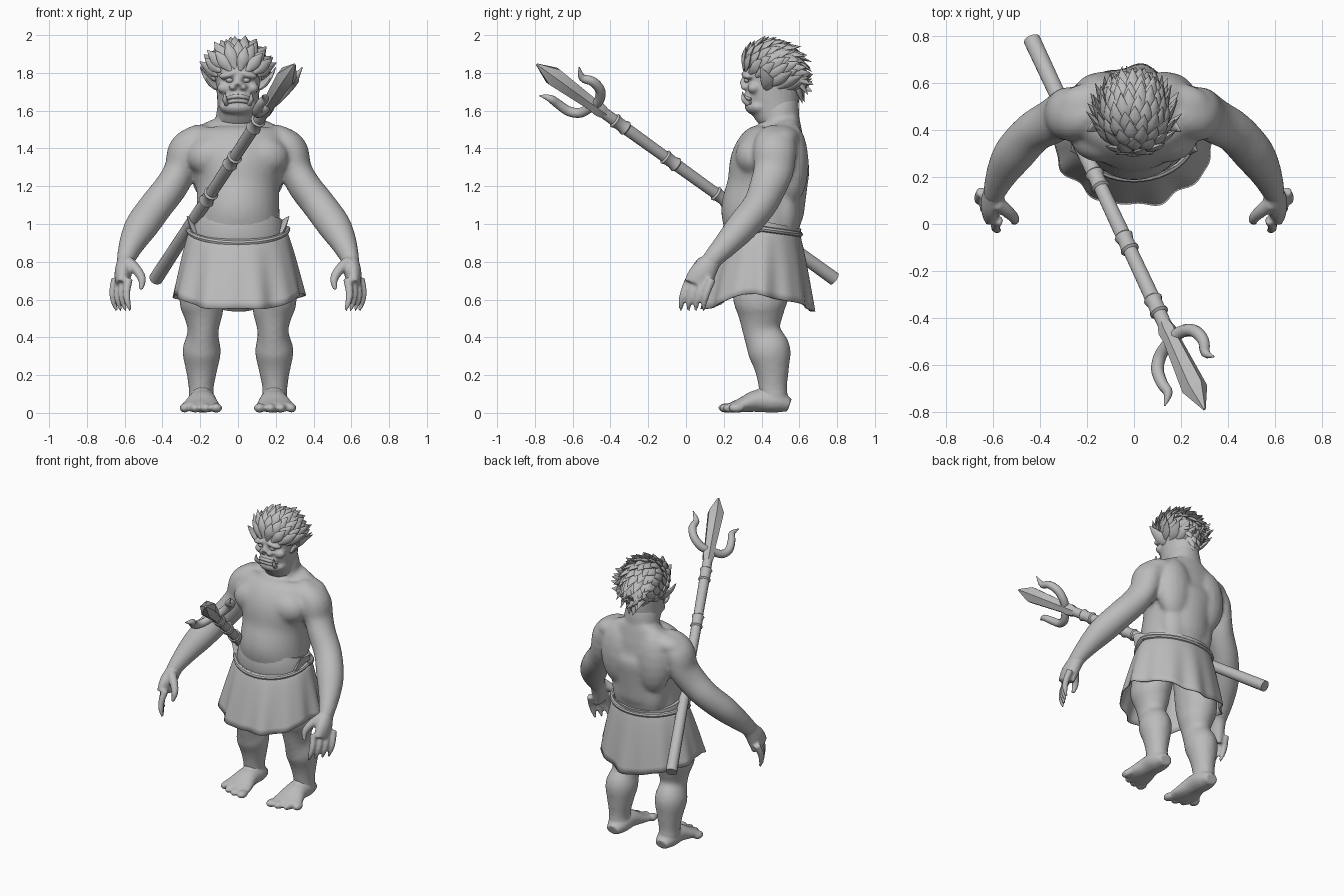
import bpy, bmesh, math, random
from mathutils import Vector, Matrix

random.seed(4)
if "Cube" in bpy.data.objects:
    bpy.data.objects.remove(bpy.data.objects["Cube"])

grey = bpy.data.materials.new("plain_grey")
grey.use_nodes = True
colour = (0.5, 0.5, 0.5, 1)
grey.diffuse_color = colour
grey.node_tree.nodes["Principled BSDF"].inputs["Base Color"].default_value = colour


def catmull(rows, steps):
    """Smoothly resample rows of numbers."""
    rows = [Vector(r) for r in rows]
    out = []
    for i in range(len(rows) - 1):
        a, b = rows[max(i - 1, 0)], rows[i]
        c, d = rows[i + 1], rows[min(i + 2, len(rows) - 1)]
        for k in range(steps):
            t = k / steps
            out.append(b + (c - a) * (t / 2) + (a * 2 - b * 5 + c * 4 - d) * (t * t / 2)
                       + (b * 3 - a - c * 3 + d) * (t ** 3 / 2))
    return out + [rows[-1]]


def loft(bm, rows, sides=16, steps=4, axis=(1, 0, 0)):
    """Skin elliptical rings along a path of x, y, z, radius, second radius."""
    rows = [tuple(r) if len(r) == 5 else tuple(r) + (r[3],) for r in rows]
    rows = catmull(rows, steps) if steps > 1 else [Vector(r) for r in rows]
    centres = [Vector(r[:3]) for r in rows]
    rings = []
    for i, r in enumerate(rows):
        t = (centres[min(i + 1, len(rows) - 1)] - centres[max(i - 1, 0)]).normalized()
        u = Vector(axis)
        u = (u - t * u.dot(t)).normalized()
        v = t.cross(u)
        angles = [math.tau * k / sides for k in range(sides)]
        rings.append([bm.verts.new(centres[i] + u * r[3] * math.cos(a) + v * r[4] * math.sin(a))
                      for a in angles])
    for low, high in zip(rings, rings[1:]):
        for k in range(sides):
            n = (k + 1) % sides
            bm.faces.new((low[k], low[n], high[n], high[k]))
    bm.faces.new(rings[0])
    bm.faces.new(rings[-1])


def ball(bm, centre, radii, tilt=0):
    m = Matrix.Translation(centre) @ Matrix.Rotation(tilt, 4, 'Y') @ Matrix.Diagonal((*radii, 1))
    bmesh.ops.create_uvsphere(bm, u_segments=16, v_segments=10, radius=1, matrix=m)


def pair(bm, make, first, *rest, **options):
    """Make a part on both sides of the body."""
    for s in (1, -1):
        if make is ball:
            ball(bm, (first[0] * s, first[1], first[2]), rest[0], (rest[1] if len(rest) > 1 else 0) * s)
        else:
            loft(bm, [(r[0] * s,) + tuple(r[1:]) for r in first], **options)


def finish(bm, name, angle=40):
    bmesh.ops.recalc_face_normals(bm, faces=bm.faces[:])
    mesh = bpy.data.meshes.new(name)
    bm.to_mesh(mesh)
    bm.free()
    mesh.materials.append(grey)
    obj = bpy.data.objects.new(name, mesh)
    bpy.context.collection.objects.link(obj)
    bpy.ops.object.select_all(action='DESELECT')
    obj.select_set(True)
    bpy.context.view_layer.objects.active = obj
    bpy.ops.object.shade_smooth_by_angle(angle=math.radians(angle))
    return obj


def fuse(obj, voxel, rounds):
    """Merge overlapping volumes into one smooth skin."""
    remesh = obj.modifiers.new("fuse", 'REMESH')
    remesh.mode, remesh.voxel_size, remesh.use_smooth_shade = 'VOXEL', voxel, True
    smooth = obj.modifiers.new("soften", 'SMOOTH')
    smooth.factor, smooth.iterations = 0.5, rounds


# Torso with chest, back and shoulder muscles
body = bmesh.new()
loft(body, [(0, .40, .85, .23, .17), (0, .40, .98, .225, .20), (0, .405, 1.07, .22, .22),
            (0, .43, 1.2, .222, .212), (0, .445, 1.32, .26, .212), (0, .465, 1.40, .285, .19),
            (0, .495, 1.47, .275, .14), (0, .505, 1.515, .22, .105), (0, .495, 1.55, .125, .105),
            (0, .49, 1.60, .115, .11), (0, .48, 1.66, .10, .11)], sides=32)
pair(body, ball, (.13, .36, 1.36), (.14, .10, .11), .1)
pair(body, ball, (.13, .555, 1.32), (.13, .095, .22))
pair(body, ball, (.19, .505, 1.46), (.14, .095, .065), .12)
pair(body, ball, (.09, .52, 1.1), (.11, .085, .2))

# Arms with rounded shoulders
pair(body, loft, [(.15, .49, 1.44, .07, .08), (.23, .475, 1.43, .085, .11), (.28, .47, 1.385, .093, .115),
                  (.305, .465, 1.29, .086, .108), (.352, .435, 1.2, .088, .1), (.43, .39, 1.1, .09, .09),
                  (.51, .30, .99, .09, .085), (.56, .22, .90, .071, .07), (.592, .145, .82, .051, .055),
                  (.60, .115, .78, .045, .05)])

# Legs
pair(body, loft, [(.15, .41, .85, .12, .15), (.19, .395, .62, .122, .15), (.185, .395, .53, .108, .125),
                  (.185, .40, .43, .082, .10), (.192, .44, .33, .103, .115), (.193, .455, .23, .085, .092),
                  (.195, .46, .14, .068, .077), (.195, .465, .06, .066, .075)])
fuse(finish(body, "body", 180), .012, 14)

# Hands with spread fingers and a hooked thumb
hands = bmesh.new()
pair(hands, loft, [(.575, .18, .855, .05, .055), (.592, .14, .81, .046, .052), (.608, .09, .74, .046, .07),
                   (.615, .06, .675, .034, .075)])
for k in range(4):
    x, y = .578 + .024 * k, -.012 + .04 * k
    pair(hands, loft, [(x, y + .03, .71, .023), (x + .012, y + .002, .64, .021),
                       (x + .006, y - .012, .585, .017), (x - .008, y - .015, .54, .007)], sides=8)
pair(hands, loft, [(.585, .09, .80, .034), (.535, .05, .755, .028), (.508, .02, .705, .022),
                   (.515, .005, .65, .01)], sides=8)
fuse(finish(hands, "hands", 180), .009, 2)

# Feet and toes
feet = bmesh.new()
pair(feet, loft, [(.195, .46, .16, .063, .073), (.195, .465, .09, .066, .073), (.195, .47, .03, .06, .07)])
pair(feet, loft, [(.19, .548, .04, .045, .035), (.19, .48, .06, .072, .06), (.19, .38, .064, .076, .06),
                  (.195, .29, .04, .1, .038), (.198, .235, .028, .108, .026)])
for k in range(4):
    pair(feet, ball, (.115 + .056 * k, .212 + .006 * k * k, .026), (.032 - .002 * k, .042, .025))
fuse(finish(feet, "feet", 180), .009, 3)

# Skull, heavy jaw, brow and nose
head = bmesh.new()
loft(head, [(0, .485, 1.55, .11, .10), (0, .47, 1.61, .108, .125), (0, .458, 1.68, .112, .14),
            (0, .455, 1.76, .118, .14), (0, .455, 1.84, .122, .145), (0, .455, 1.91, .095, .12),
            (0, .46, 1.95, .045, .06)], sides=24)
ball(head, (0, .395, 1.62), (.10, .085, .05))
ball(head, (0, .36, 1.67), (.075, .06, .04))
loft(head, [(0, .33, 1.80, .018), (0, .312, 1.765, .02), (0, .302, 1.735, .026)], sides=8)
pair(head, ball, (.045, .33, 1.792), (.06, .038, .022), .25)
pair(head, ball, (.075, .36, 1.72), (.036, .035, .03))
pair(head, ball, (.028, .312, 1.725), (.02, .024, .017))
fuse(finish(head, "head", 180), .009, 3)

# Lips, eyes, tusks and pointed ears
face = bmesh.new()
for z, reach in ((1.672, .303), (1.65, .306)):
    loft(face, [(-.07, .345, z - .012, .008), (-.035, reach + .01, z, .011), (0, reach + .003, z + .004, .011),
                (.035, reach + .01, z, .011), (.07, .345, z - .012, .008)], sides=8, axis=(0, 0, 1))
pair(face, ball, (.045, .322, 1.762), (.02, .016, .014))
pair(face, loft, [(.06, .33, 1.635, .014), (.07, .305, 1.66, .012), (.068, .30, 1.70, .002)], sides=8)
pair(face, loft, [(.10, .45, 1.725, .012, .03), (.14, .435, 1.745, .014, .038), (.175, .415, 1.785, .01, .025),
                  (.20, .395, 1.83, .002, .003)], sides=10)
finish(face, "face_details", 60)

# Hair of overlapping leaf-shaped locks swept backwards
hair = bmesh.new()
count = 170
for i in range(count):
    z = 1 - 2 * (i + .5) / count
    a = i * math.pi * (3 - math.sqrt(5))
    n = Vector((math.cos(a) * math.sqrt(1 - z * z), math.sin(a) * math.sqrt(1 - z * z), z))
    if n.z < -.3 - .6 * n.y:
        continue
    root = Vector((0, .445, 1.79)) + Vector((n.x * .125, n.y * .14, n.z * .14))
    flow = Vector((n.x * .6, .75, .5 - .9 * max(n.y, 0)))
    flow = (flow - n * flow.dot(n)).normalized()
    side = n.cross(flow)
    size = random.uniform(.1, .13)
    lift = random.uniform(.25, .36) + .12 * max(n.y, 0) + .15 * abs(n.x) * (n.z < .4)
    path = [(-.25, 0, .006), (.15, .13, .028), (.5, .24, .029), (1, lift, .001)]
    loft(hair, [tuple(root + (flow * f + n * h) * size) + (w, w * .5) for f, h, w in path],
         sides=6, steps=2, axis=side)
finish(hair, "hair_locks", 50)

# Pleated skirt, lower at the front and back
skirt = bmesh.new()
around, levels, rings = 120, 10, []
for j in range(levels + 1):
    f, ring = j / levels, []
    for k in range(around):
        a = math.tau * k / around
        fold = 1 + .03 * f * math.sin(9 * a + .6) + .02 * f * math.sin(14 * a)
        hem = .63 - .085 * abs(math.sin(a)) ** 1.5 - .008 * math.sin(5 * a)
        top = .97 - .05 * max(-math.sin(a), 0)
        ring.append(skirt.verts.new(((.255 + .09 * f ** .8) * fold * math.cos(a),
                                     .395 - .02 * f + (.2 + .097 * f ** .8) * fold * math.sin(a),
                                     top + f * (hem - top))))
    rings.append(ring)
for low, high in zip(rings, rings[1:]):
    for k in range(around):
        n = (k + 1) % around
        skirt.faces.new((low[k], low[n], high[n], high[k]))
solid = finish(skirt, "skirt", 60).modifiers.new("cloth", 'SOLIDIFY')
solid.thickness = .008

# Waistband with turned-up corners, and a rope belt
band = bmesh.new()
loft(band, [(0, .40, .91, .252, .2), (0, .40, .96, .248, .205), (0, .41, 1.015, .24, .205)], sides=32)
pair(band, loft, [(.225, .36, .96, .025, .07), (.245, .34, 1.0, .014, .05), (.27, .31, 1.04, .002)], sides=8)
finish(band, "waistband")
rope = bmesh.new()
turns = [math.tau * k / 48 for k in range(49)]
loft(rope, [(.262 * math.cos(a), .398 + .206 * math.sin(a),
             .975 - .075 * max(-math.sin(a), 0) - .03 * max(math.sin(a), 0), .015)
            for a in turns], sides=8, steps=1, axis=(0, 0, 1))
finish(rope, "rope_belt")

# Trident shaft with collars, diamond blade and two hooked prongs
tail, tip = Vector((-.435, .785, .71)), Vector((.30, -.79, 1.845))


def along(t, r):
    return tuple(tail.lerp(tip, t)) + (r,)


shaft = bmesh.new()
profile = [along(0, .037)]
for t in (.38, .55, .72):
    profile += [along(t + d, r) for d, r in
                ((-.022, .033), (-.018, .041), (-.008, .034), (.008, .034), (.018, .041), (.022, .031))]
loft(shaft, profile + [along(.82, .03)], sides=14, steps=1)
finish(shaft, "trident_shaft", 35)
blade = bmesh.new()
loft(blade, [along(.77, .032), along(.79, .043), along(.81, .038), along(.87, .046), along(.945, .056),
             along(1, .006)], sides=6, steps=1)
finish(blade, "trident_blade", 35)
prongs = bmesh.new()
loft(prongs, [(.15, -.50, 1.62, .026), (.20, -.46, 1.655, .027), (.255, -.455, 1.71, .027),
              (.295, -.495, 1.755, .025), (.305, -.55, 1.775, .02), (.34, -.565, 1.83, .003)], sides=10,
     axis=(1, 1, 0))
loft(prongs, [(.16, -.49, 1.63, .026), (.115, -.555, 1.59, .027), (.10, -.62, 1.597, .027),
              (.12, -.68, 1.637, .025), (.145, -.72, 1.665, .02), (.13, -.775, 1.68, .003)], sides=10)
finish(prongs, "trident_prongs", 60)
